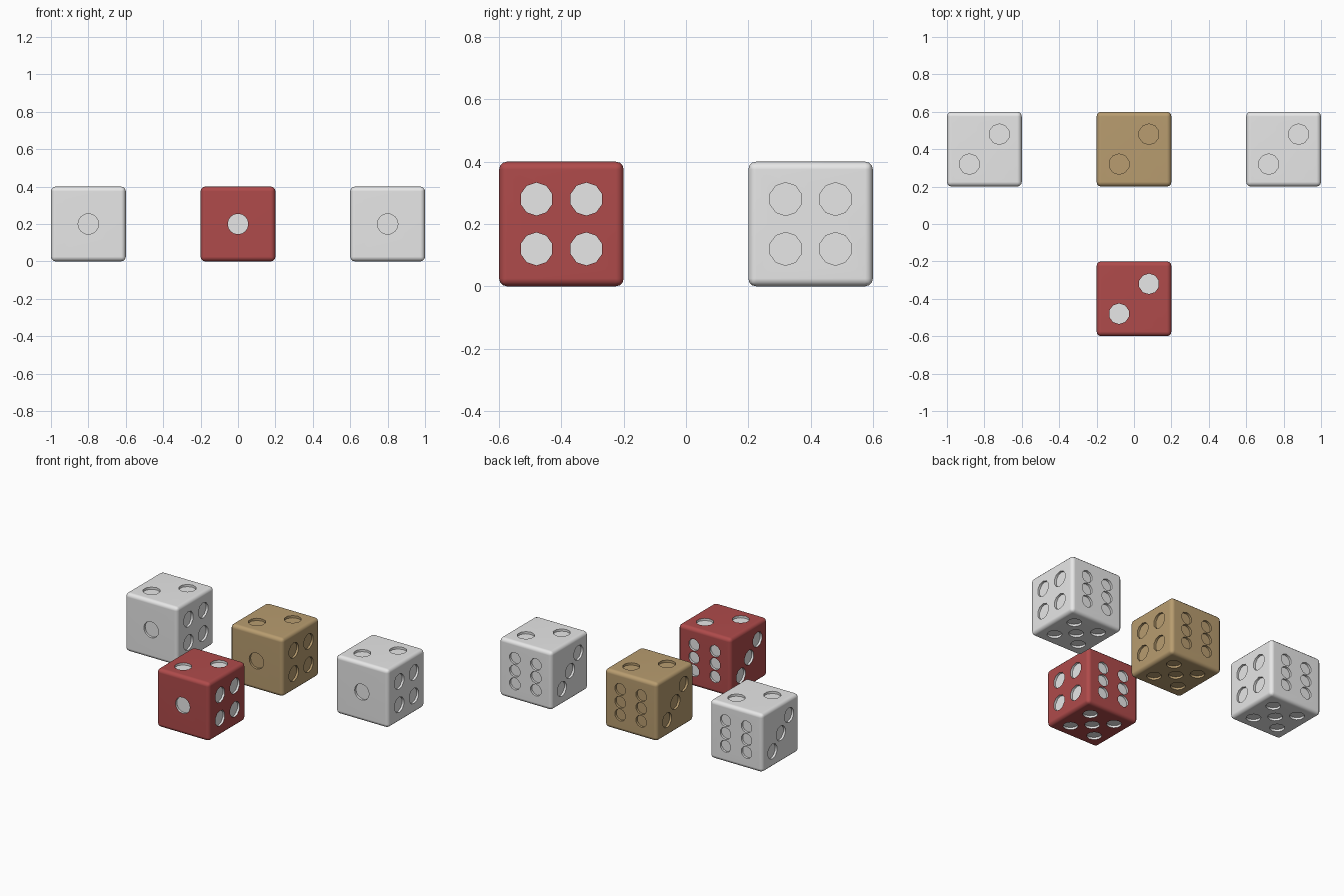
import bpy, bmesh, math
from mathutils import Vector, Matrix

if "Cube" in bpy.data.objects:
    bpy.data.objects.remove(bpy.data.objects["Cube"])

SIZE, BEVEL, DEPTH = 0.4, 0.025, 0.015


def material(name, rgb):
    m = bpy.data.materials.new(name)
    m.diffuse_color = (*rgb, 1)
    m.use_nodes = True
    m.node_tree.nodes["Principled BSDF"].inputs["Base Color"].default_value = m.diffuse_color
    return m


WHITE = material("white", (0.8, 0.8, 0.8))
RED = material("red", (0.43, 0.07, 0.07))
TAN = material("tan", (0.48, 0.335, 0.16))

X, Y, Z = Vector((1, 0, 0)), Vector((0, 1, 0)), Vector((0, 0, 1))
S = 0.08
# each face: across, up, normal, pip radius, pip sides, pip positions
FACES = [
    (X, Z, -Y, 0.055, 16, [(0, 0)]),
    (X, Y, Z, 0.055, 10, [(S, S), (-S, -S)]),
    (-Y, Z, -X, 0.051, 10, [(d, d) for d in (-0.09, 0, 0.09)]),
    (Y, Z, X, 0.053, 10, [(a, b) for a in (-S, S) for b in (-S, S)]),
    (X, -Y, -Z, 0.047, 10, [(0, 0)] + [(a, b) for a in (-0.095, 0.095) for b in (-0.095, 0.095)]),
    (-X, Z, Y, 0.041, 10, [(a, b) for a in (-S, S) for b in (-0.088, 0, 0.088)]),
]


def new_object(name, bm, mats):
    me = bpy.data.meshes.new(name)
    bm.to_mesh(me)
    bm.free()
    for m in mats:
        me.materials.append(m)
    ob = bpy.data.objects.new(name, me)
    bpy.context.collection.objects.link(ob)
    return ob


def die(name, x, y, body, pip):
    mats = [body, pip]
    # rounded cube
    bm = bmesh.new()
    bmesh.ops.create_cube(bm, size=SIZE)
    bmesh.ops.bevel(bm, geom=bm.edges[:], offset=BEVEL, segments=3, profile=0.5, affect='EDGES')
    cube = new_object(name, bm, mats)
    # pip cutters
    bm = bmesh.new()
    for u, v, n, r, sides, spots in FACES:
        rot = Matrix((u, v, n)).transposed().to_4x4()
        for a, b in spots:
            centre = u * a + v * b + n * (SIZE / 2)
            bmesh.ops.create_cone(bm, cap_ends=True, segments=sides, radius1=r, radius2=r,
                                  depth=2 * DEPTH, matrix=Matrix.Translation(centre) @ rot)
    for f in bm.faces:
        f.material_index = 1
    cutter = new_object(name + "_pip_cutter", bm, mats)
    mod = cube.modifiers.new("pips", 'BOOLEAN')
    mod.operation, mod.solver, mod.object = 'DIFFERENCE', 'EXACT', cutter
    # bake the cut and drop the cutter
    deps = bpy.context.evaluated_depsgraph_get()
    cut = bpy.data.meshes.new_from_object(cube.evaluated_get(deps))
    cube.modifiers.clear()
    cube.data = cut
    bpy.data.objects.remove(cutter)
    cube.location = (x, y, SIZE / 2)
    # smooth rounded edges, sharp pip rims
    bpy.ops.object.select_all(action='DESELECT')
    cube.select_set(True)
    bpy.context.view_layer.objects.active = cube
    bpy.ops.object.shade_smooth_by_angle(angle=math.radians(40))
    wn = cube.modifiers.new("flat_faces", 'WEIGHTED_NORMAL')
    wn.keep_sharp = True


die("left_white_die", -0.8, 0.4, WHITE, WHITE)
die("middle_tan_die", 0, 0.4, TAN, TAN)
die("right_white_die", 0.8, 0.4, WHITE, WHITE)
die("front_red_die", 0, -0.4, RED, WHITE)
